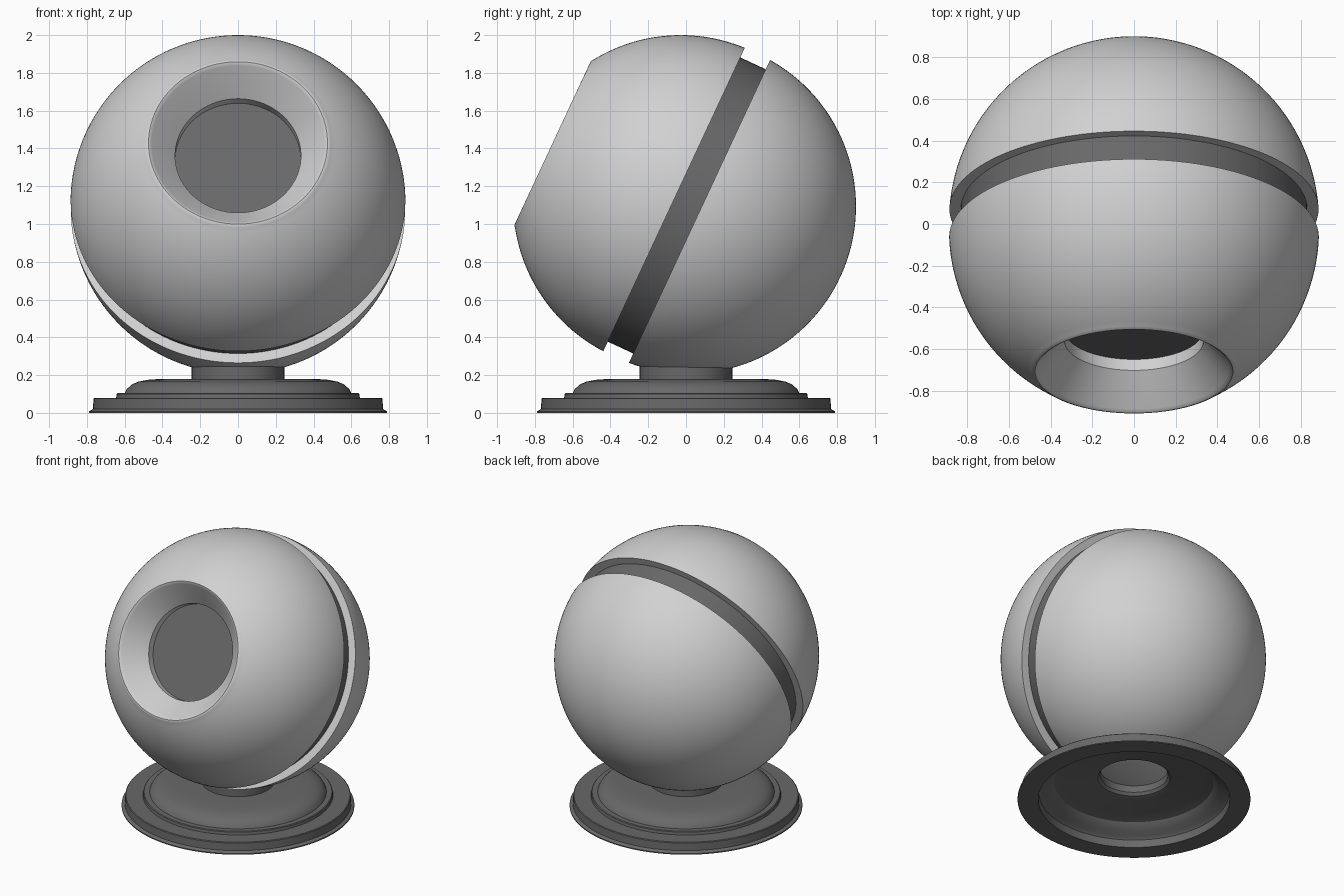
import bpy, bmesh
from math import sin, cos, acos, asin, pi, radians

if "Cube" in bpy.data.objects:
    bpy.data.objects.remove(bpy.data.objects["Cube"], do_unlink=True)

R = 0.887              # ball radius
TILT = radians(65)     # ball axis, leaning forward from vertical
CORE_R = 0.83


def material(name, value):
    m = bpy.data.materials.new(name)
    m.use_nodes = True
    colour = (value, value, value, 1)
    m.diffuse_color = colour
    m.node_tree.nodes["Principled BSDF"].inputs["Base Color"].default_value = colour
    return m


def lathe(name, profile, mat, centre=(0, 0, 0), tilt=0.0, steps=128):
    """Revolve (radius, height) points about local z."""
    bm = bmesh.new()
    verts = [bm.verts.new((r, 0, h)) for r, h in profile]
    edges = [bm.edges.new(pair) for pair in zip(verts, verts[1:])]
    bmesh.ops.spin(bm, geom=verts + edges, cent=(0, 0, 0), axis=(0, 0, 1),
                   angle=2 * pi, steps=steps)
    bmesh.ops.remove_doubles(bm, verts=bm.verts, dist=1e-5)
    bmesh.ops.recalc_face_normals(bm, faces=bm.faces)
    mesh = bpy.data.meshes.new(name)
    bm.to_mesh(mesh)
    bm.free()
    mesh.materials.append(mat)
    obj = bpy.data.objects.new(name, mesh)
    bpy.context.collection.objects.link(obj)
    obj.location = centre
    obj.rotation_euler.x = tilt
    bpy.ops.object.select_all(action="DESELECT")
    obj.select_set(True)
    bpy.context.view_layer.objects.active = obj
    bpy.ops.object.shade_smooth_by_angle(angle=radians(30))
    return obj


def arc(h_start, h_end, n):
    """Points on the ball outline between two heights."""
    a, b = asin(h_start / R), asin(h_end / R)
    return [(max(0.0, R * cos(a + (b - a) * i / n)), R * sin(a + (b - a) * i / n))
            for i in range(n + 1)]


light = material("light grey", 0.64)
dark = material("dark grey", 0.14)

front_centre = (0, -0.028, 1.113)
back_centre = (0, 0.013, 1.094)

# Front shell: outer ball, soft rim, funnel and short inner wall
front = [(CORE_R - 0.03, 0.039)] + arc(0.039, 0.738, 32)
front += [(0.483, 0.746), (0.474, 0.748), (0.465, 0.743), (0.457, 0.735),
          (0.333, 0.588), (0.333, 0.525)]
lathe("front_shell", front, light, front_centre, TILT)

# Back shell: open edge at the groove, closed at the rear
back = [(CORE_R - 0.03, -0.0645)] + arc(-0.0645, -R, 48)
lathe("back_shell", back, light, back_centre, TILT)

# Core: groove floor plus the flat disc at the end of the funnel
core = [(0, 0.53), (0.34, 0.53), (CORE_R, 0.06), (CORE_R, -0.13), (0, -0.13)]
lathe("inner_core", core, dark, front_centre, TILT)

# Stand: stepped hollow foot with an open neck
stand = [(0.65, 0), (0.79, 0), (0.79, 0.008), (0.768, 0.02), (0.765, 0.075),
         (0.76, 0.08), (0.645, 0.08), (0.642, 0.1), (0.637, 0.105), (0.6, 0.105),
         (0.59, 0.125), (0.565, 0.148), (0.53, 0.165), (0.48, 0.175), (0.41, 0.18),
         (0.245, 0.18), (0.245, 0.26), (0.23, 0.26), (0.23, 0.19), (0.245, 0.17),
         (0.28, 0.16), (0.46, 0.155), (0.54, 0.135), (0.58, 0.09), (0.625, 0.075),
         (0.645, 0.055), (0.65, 0)]
lathe("stand", stand, dark)
